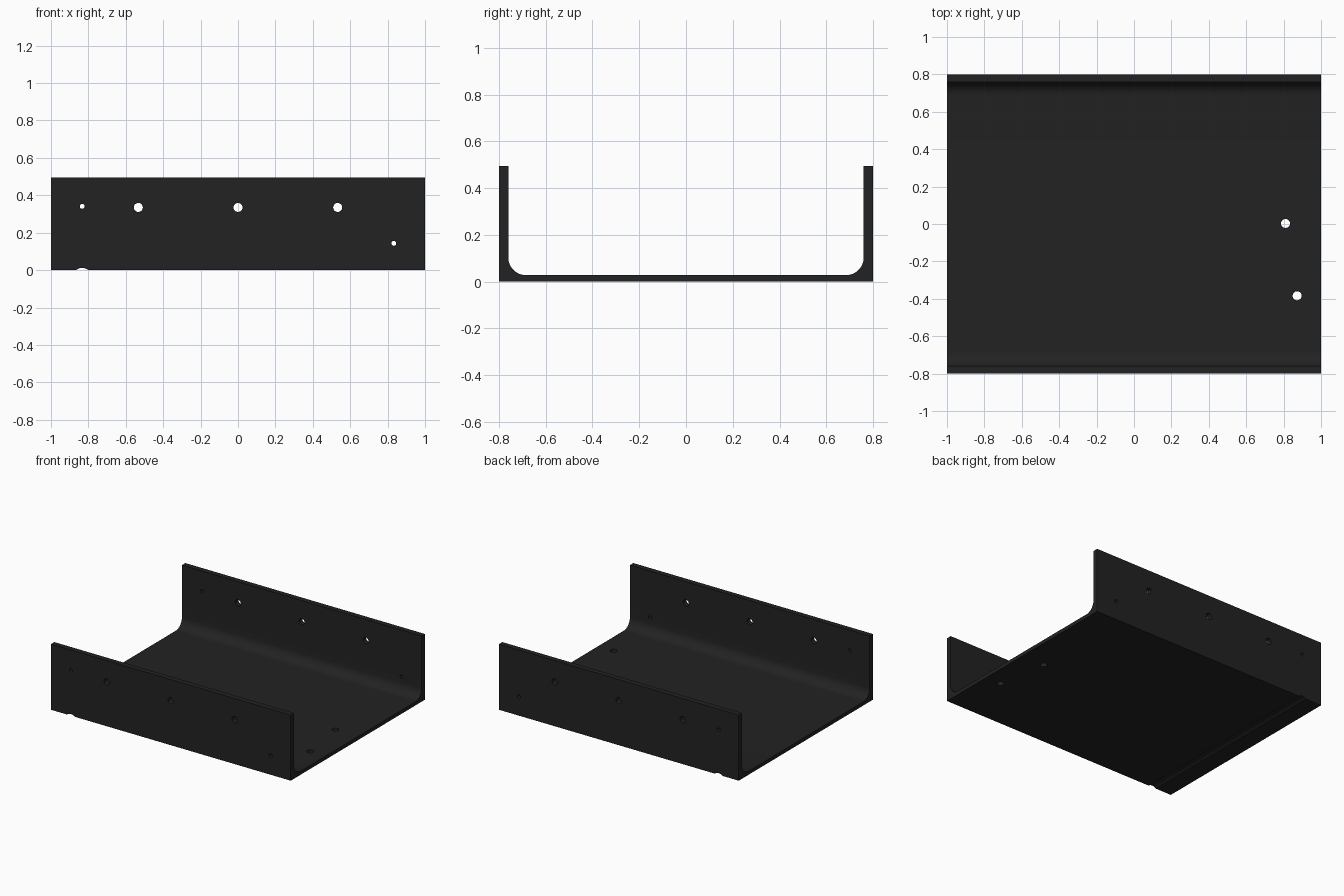
import bpy, bmesh, math

if "Cube" in bpy.data.objects:
    bpy.data.objects.remove(bpy.data.objects["Cube"])

LENGTH, WIDTH, HEIGHT = 2.0, 1.6, 0.495
WALL, FLOOR, FILLET = 0.04, 0.028, 0.075

black = bpy.data.materials.new("black metal")
black.diffuse_color = (0.016, 0.016, 0.016, 1)
black.use_nodes = True
black.node_tree.nodes["Principled BSDF"].inputs["Base Color"].default_value = black.diffuse_color

# U-shaped cross-section (y, z) with filleted inner corners
half = WIDTH / 2
inner = half - WALL
side = [(half, 0), (half, HEIGHT), (inner, HEIGHT)]
for i in range(13):
    a = math.radians(90) * i / 12
    side.append((inner - FILLET + FILLET * math.cos(a),
                 FLOOR + FILLET - FILLET * math.sin(a)))
profile = side + [(-y, z) for y, z in reversed(side)]

# Channel: extrude the section along x
bm = bmesh.new()
face = bm.faces.new([bm.verts.new((-LENGTH / 2, y, z)) for y, z in profile])
ext = bmesh.ops.extrude_face_region(bm, geom=[face])
bmesh.ops.translate(bm, vec=(LENGTH, 0, 0),
                    verts=[v for v in ext["geom"] if isinstance(v, bmesh.types.BMVert)])
bmesh.ops.recalc_face_normals(bm, faces=bm.faces)
mesh = bpy.data.meshes.new("channel")
bm.to_mesh(mesh)
bm.free()
channel = bpy.data.objects.new("channel", mesh)
bpy.context.collection.objects.link(channel)
mesh.materials.append(black)


def cut(location, radius, depth, along_y):
    """Subtract a round bar from the channel."""
    bpy.ops.mesh.primitive_cylinder_add(
        vertices=32, radius=radius, depth=depth, location=location,
        rotation=(math.pi / 2 if along_y else 0, 0, 0))
    cutter = bpy.context.object
    cutter.name = "hole_cutter"
    cutter.hide_render = True
    cutter.data.materials.append(black)
    mod = channel.modifiers.new("hole", "BOOLEAN")
    mod.operation, mod.solver, mod.object = "DIFFERENCE", "EXACT", cutter
    bpy.ops.object.select_all(action="DESELECT")
    channel.select_set(True)
    bpy.context.view_layer.objects.active = channel
    bpy.ops.object.modifier_apply(modifier=mod.name)
    bpy.data.objects.remove(cutter, do_unlink=True)


# Bolt holes and small pin holes through both walls
for x, z, r in [(-0.533, 0.335, 0.024), (0, 0.335, 0.024), (0.533, 0.335, 0.024),
                (-0.833, 0.341, 0.013), (0.833, 0.143, 0.013)]:
    cut((x, 0, z), r, 2, True)

# Holes through the floor
for x, y in [(0.81, 0.003), (0.872, -0.384)]:
    cut((x, y, 0), 0.024, 0.2, False)

# Shallow round groove across the underside
cut((-0.833, 0, -0.038), 0.05, 2, True)

channel.select_set(True)
bpy.context.view_layer.objects.active = channel
bpy.ops.object.shade_smooth_by_angle(angle=math.radians(30))
